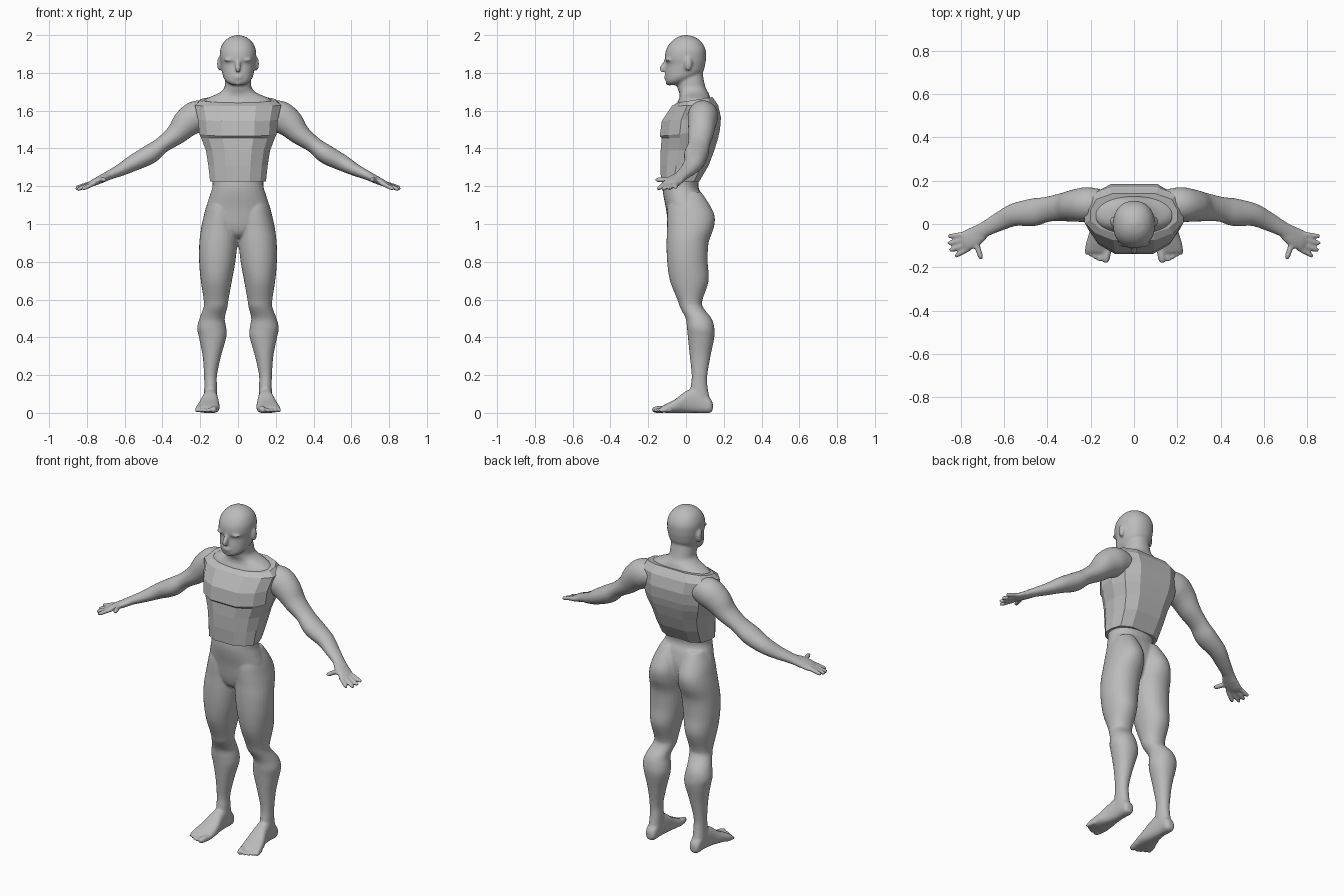
import bpy, bmesh, math
from mathutils import Vector, Matrix

N = 28  # sides of the round skin sections
grey = bpy.data.materials.new("plain grey")
grey.diffuse_color = (0.5, 0.5, 0.5, 1)


def spline(keys, steps=6):
    """Catmull-Rom interpolation through rows of numbers."""
    keys = [Vector(k) for k in keys]
    ext = [keys[0]] + keys + [keys[-1]]
    out = []
    for i in range(1, len(ext) - 2):
        a, b, c, d = ext[i - 1:i + 3]
        for s in range(steps):
            t = s / steps
            out.append(0.5 * (2 * b + (c - a) * t + (2 * a - 5 * b + 4 * c - d) * t * t
                              + (3 * b - a - 3 * c + d) * t ** 3))
    return out + [keys[-1]]


def skin(bm, rings):
    """Join rings of points into a closed surface."""
    vs = [[bm.verts.new(p) for p in r] for r in rings]
    n = len(vs[0])
    faces = [bm.faces.new((a[i], a[(i + 1) % n], b[(i + 1) % n], b[i]))
             for a, b in zip(vs, vs[1:]) for i in range(n)]
    faces += [bm.faces.new(vs[0]), bm.faces.new(vs[-1])]
    bmesh.ops.recalc_face_normals(bm, faces=faces)


def circle(power=2.0):
    pts = []
    for i in range(N):
        a = 2 * math.pi * i / N
        c, s = math.cos(a), math.sin(a)
        pts.append((math.copysign(abs(c) ** (2 / power), c), math.copysign(abs(s) ** (2 / power), s)))
    return pts


def boxed(bm, keys, side=1, along="z", power=2.2):
    """Loft from rows: position, x min, x max, other min, other max."""
    rings = []
    for t, x0, x1, b0, b1 in spline(keys):
        ring = []
        for c, s in circle(power):
            x = side * ((x0 + x1) / 2 + c * (x1 - x0) / 2)
            b = (b0 + b1) / 2 + s * (b1 - b0) / 2
            ring.append((x, b, t) if along == "z" else (x, t, b))
        rings.append(ring)
    skin(bm, rings)


def tube(bm, keys, side=1):
    """Loft along a path from rows: x, y, z, width radius, height radius."""
    rows = spline(keys)
    pos = [Vector(r[:3]) for r in rows]
    rings = []
    for i, r in enumerate(rows):
        t = (pos[min(i + 1, len(pos) - 1)] - pos[max(i - 1, 0)]).normalized()
        ref = Vector((1, 0, 0)) if abs(t.y) > 0.8 else Vector((0, 1, 0))
        u = (ref - t * ref.dot(t)).normalized()
        v = t.cross(u)
        ring = [pos[i] + u * c * r[3] + v * s * r[4] for c, s in circle()]
        rings.append([(side * p.x, p.y, p.z) for p in ring])
    skin(bm, rings)


def digit(bm, base, tip, r, side):
    """Finger or toe with a rounded tip."""
    a, b = Vector(base), Vector(tip)
    d = (b - a).normalized()
    tube(bm, [(*a, r, r), (*a.lerp(b, 0.55), r, r), (*b, r * .85, r * .85),
              (*(b + d * r * .7), r * .3, r * .3)], side)


def ball(bm, centre, radii):
    bmesh.ops.create_uvsphere(bm, u_segments=20, v_segments=12, radius=1,
                              matrix=Matrix.Translation(centre) @ Matrix.Diagonal((*radii, 1)))


def finish(bm, name):
    me = bpy.data.meshes.new(name)
    bm.to_mesh(me)
    bm.free()
    me.materials.append(grey)
    ob = bpy.data.objects.new(name, me)
    bpy.context.collection.objects.link(ob)
    return ob


body = bmesh.new()

# head and neck
boxed(body, [(1.735, -.03, .03, -.095, -.03), (1.75, -.058, .058, -.106, .0), (1.775, -.077, .077, -.108, .05),
             (1.805, -.085, .085, -.108, .09), (1.847, -.092, .092, -.103, .102), (1.875, -.096, .096, -.112, .106),
             (1.92, -.095, .095, -.106, .105), (1.96, -.078, .078, -.083, .085), (1.987, -.048, .048, -.05, .052),
             (2.0, -.012, .012, -.012, .014)])
boxed(body, [(1.6, -.18, .18, -.06, .14), (1.645, -.185, .185, -.045, .135), (1.668, -.16, .16, -.035, .128),
             (1.692, -.104, .104, -.035, .12), (1.72, -.073, .073, -.045, .105), (1.76, -.069, .069, -.05, .095),
             (1.82, -.06, .06, -.04, .085)])

# face: nose, lips, chin
tube(body, [(0, -.1, 1.875, .01, .012), (0, -.112, 1.85, .011, .012), (0, -.124, 1.825, .016, .014),
            (0, -.115, 1.81, .017, .01)])
ball(body, (0, -.105, 1.782), (.026, .012, .007))
ball(body, (0, -.103, 1.769), (.023, .012, .007))
ball(body, (0, -.09, 1.75), (.028, .018, .017))

# hips
boxed(body, [(1.26, -.138, .138, -.12, .075), (1.2, -.135, .135, -.125, .065), (1.15, -.15, .15, -.12, .085),
             (1.08, -.167, .167, -.106, .1), (1.0, -.15, .15, -.095, .09), (.95, -.07, .07, -.08, .07),
             (.925, -.02, .02, -.05, .04)])

for s in (-1, 1):
    # brow, eye and ear
    ball(body, (s * .04, -.09, 1.868), (.034, .02, .009))
    ball(body, (s * .036, -.084, 1.847), (.016, .014, .01))
    ball(body, (s * .098, .012, 1.848), (.013, .021, .037))
    # leg, from buttock to ankle
    boxed(body, [(1.17, .03, .135, -.07, .08), (1.1, .008, .166, -.095, .126), (1.04, .002, .182, -.1, .152),
                 (.98, .0, .195, -.1, .147), (.9, .003, .205, -.103, .12), (.8, .014, .206, -.1, .115),
                 (.7, .032, .197, -.085, .12), (.6, .05, .182, -.046, .088), (.56, .056, .182, -.032, .09),
                 (.5, .07, .204, -.002, .135), (.45, .062, .216, .005, .15), (.4, .062, .207, .01, .15),
                 (.3, .09, .187, .02, .13), (.2, .111, .18, .03, .113), (.14, .111, .179, .025, .114),
                 (.08, .111, .18, .02, .125), (.03, .113, .178, .04, .135)], s, power=2.1)
    # foot and toes
    boxed(body, [(.142, .13, .162, .015, .05), (.125, .114, .177, .0, .08), (.06, .11, .181, 0, .13),
                 (.0, .104, .192, 0, .115), (-.05, .098, .21, 0, .077), (-.1, .098, .224, 0, .05),
                 (-.13, .105, .224, .003, .034)], s, "y", 2.5)
    digit(body, (.119, -.1, .02), (.131, -.168, .017), .019, s)
    for i in range(4):
        digit(body, (.151 + .019 * i, -.105 + .008 * i, .016), (.159 + .02 * i, -.167 + .011 * i, .013), .0115, s)
    # arm, from inside the shoulder to the wrist
    tube(body, [(.13, .09, 1.58, .065, .06), (.21, .09, 1.572, .08, .083), (.27, .085, 1.535, .075, .077),
                (.327, .078, 1.475, .066, .057), (.4, .068, 1.42, .058, .044), (.465, .054, 1.37, .064, .051),
                (.55, .043, 1.325, .053, .044), (.62, .012, 1.287, .044, .033), (.69, -.025, 1.255, .036, .024),
                (.73, -.048, 1.235, .04, .021)], s)
    # palm, fingers and thumb
    tube(body, [(.69, -.028, 1.253, .033, .022), (.73, -.055, 1.235, .046, .021), (.77, -.075, 1.217, .048, .017),
                (.788, -.082, 1.209, .042, .012)], s)
    for base, tip in (((.755, -.11, 1.218), (.82, -.146, 1.186)), ((.77, -.092, 1.214), (.846, -.12, 1.184)),
                      ((.775, -.07, 1.214), (.853, -.088, 1.187)), ((.765, -.045, 1.22), (.852, -.056, 1.194))):
        digit(body, base, tip, .012, s)
    digit(body, (.732, -.08, 1.234), (.707, -.154, 1.234), .0135, s)

# fuse the skin parts into one smooth body
ob = finish(body, "body")
fuse = ob.modifiers.new("fuse", "REMESH")
fuse.mode = "VOXEL"
fuse.voxel_size = 0.007
fuse.use_smooth_shade = True
soft = ob.modifiers.new("soften", "SMOOTH")
soft.factor = 0.5
soft.iterations = 4

# faceted vest: front height, back height, half width, front y, back y
vest = bmesh.new()
half = [(0, 0), (.42, 0), (.8, .14), (1, .33), (1, .6), (.87, .86), (.5, 1), (0, 1)]
outline = half + [(-x, y) for x, y in half[-2:0:-1]]
rings = []
for zf, zb, w, yf, yb in [(1.225, 1.225, .148, -.132, .07), (1.31, 1.31, .157, -.136, .12),
                          (1.39, 1.39, .17, -.134, .15), (1.455, 1.455, .195, -.129, .17),
                          (1.465, 1.5, .205, -.139, .18), (1.545, 1.565, .211, -.128, .185),
                          (1.625, 1.63, .228, -.075, .17), (1.642, 1.672, .2, -.045, .14)]:
    rings.append([(x * w, yf + y * (yb - yf), zf + y * (zb - zf)) for x, y in outline])
skin(vest, rings)
finish(vest, "vest")
